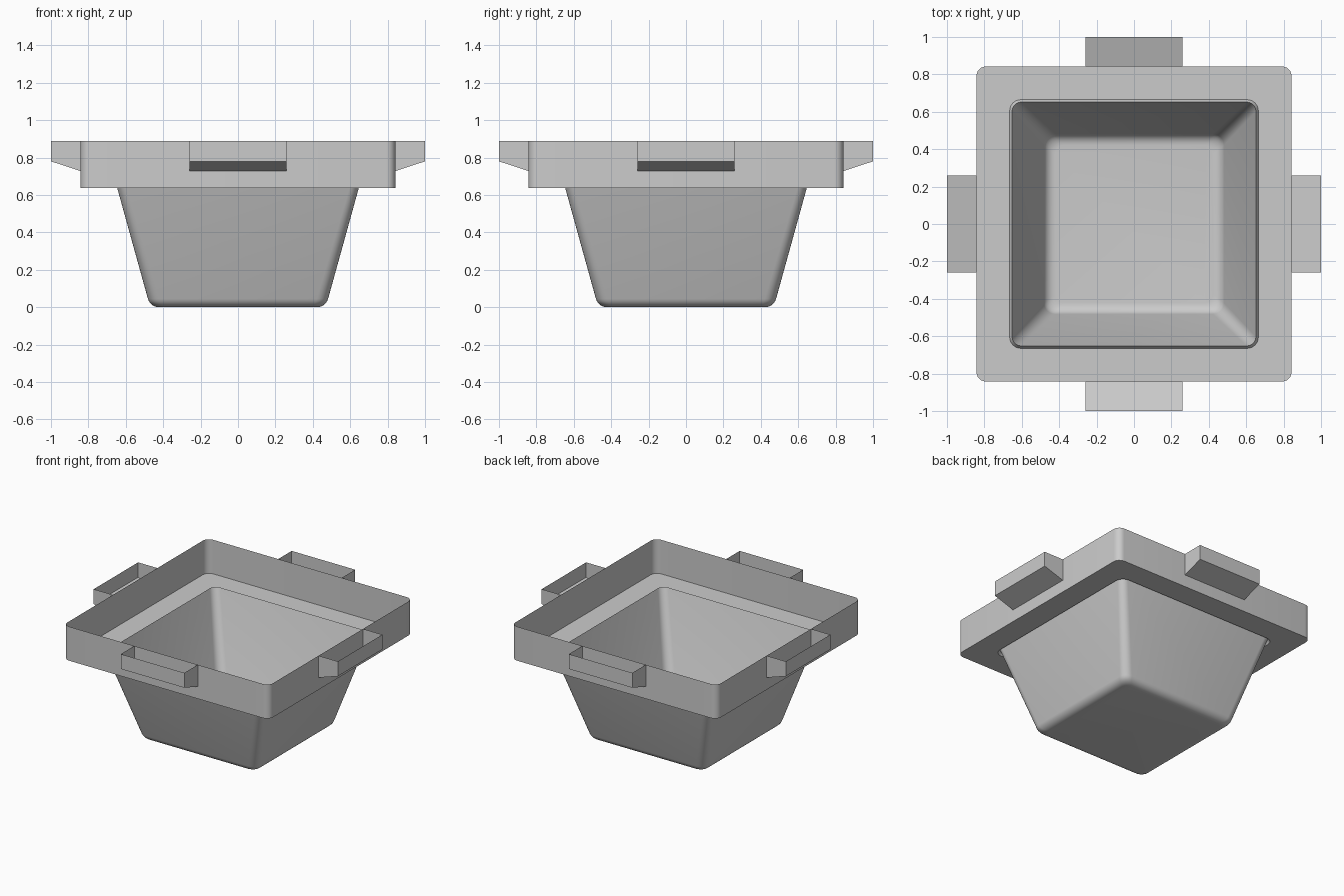
import bpy, bmesh, math

if "Cube" in bpy.data.objects:
    bpy.data.objects.remove(bpy.data.objects["Cube"])


def ring(bm, half, radius, z, seg=6):
    """Rounded-square loop of vertices."""
    c, out = half - radius, []
    for k in range(4):
        sx, sy = ((1, 1), (-1, 1), (-1, -1), (1, -1))[k]
        for i in range(seg + 1):
            a = math.pi / 2 * (k + i / seg)
            out.append(bm.verts.new((sx * c + radius * math.cos(a),
                                     sy * c + radius * math.sin(a), z)))
    return out


def finish(bm, name, smooth=True):
    mesh = bpy.data.meshes.new(name)
    bm.to_mesh(mesh)
    bm.free()
    obj = bpy.data.objects.new(name, mesh)
    bpy.context.collection.objects.link(obj)
    if smooth:
        bpy.ops.object.select_all(action='DESELECT')
        obj.select_set(True)
        bpy.context.view_layer.objects.active = obj
        bpy.ops.object.shade_smooth_by_angle(angle=math.radians(35))
    return obj


def loft(name, profile, cap=False):
    """Skin rounded squares given as (half width, corner radius, height)."""
    bm = bmesh.new()
    rings = [ring(bm, *p) for p in profile]
    for a, b in zip(rings, rings[1:]):
        n = len(a)
        for i in range(n):
            bm.faces.new((a[i], b[i], b[(i + 1) % n], a[(i + 1) % n]))
    if cap:
        bm.faces.new(rings[-1])
    bmesh.ops.recalc_face_normals(bm, faces=bm.faces)
    return finish(bm, name)


# thin upright rim with its flat ledge and small raised lip
loft("rim_and_ledge", [(0.842, 0.05, 0.89), (0.842, 0.05, 0.638),
                       (0.665, 0.06, 0.638), (0.652, 0.05, 0.66)])

# tapered bowl with a rounded lower edge and flat floor
bowl = [(0.652, 0.05, 0.66)]
for i in range(7):
    t = math.radians(16 + (90 - 16) * i / 6)
    bowl.append((0.422 + 0.062 * math.cos(t), 0.06 - 0.002 * i,
                 0.062 - 0.062 * math.sin(t)))
loft("bowl", bowl, cap=True)


# open-topped grip tabs, one on each side
def tab(name, turn):
    bm = bmesh.new()
    ca, sa = math.cos(turn), math.sin(turn)
    section = [(0.842, 0.89), (0.842, 0.728), (1.0, 0.78), (1.0, 0.89)]
    ends = [[bm.verts.new((r * ca - s * sa, r * sa + s * ca, z)) for r, z in section]
            for s in (-0.26, 0.26)]
    for i in (1, 2):
        bm.faces.new((ends[0][i], ends[0][i + 1], ends[1][i + 1], ends[1][i]))
    for e in ends:
        bm.faces.new(e)
    bmesh.ops.recalc_face_normals(bm, faces=bm.faces)
    finish(bm, name, smooth=False)


for k, side in enumerate(("right", "back", "left", "front")):
    tab(side + "_grip_tab", k * math.pi / 2)
